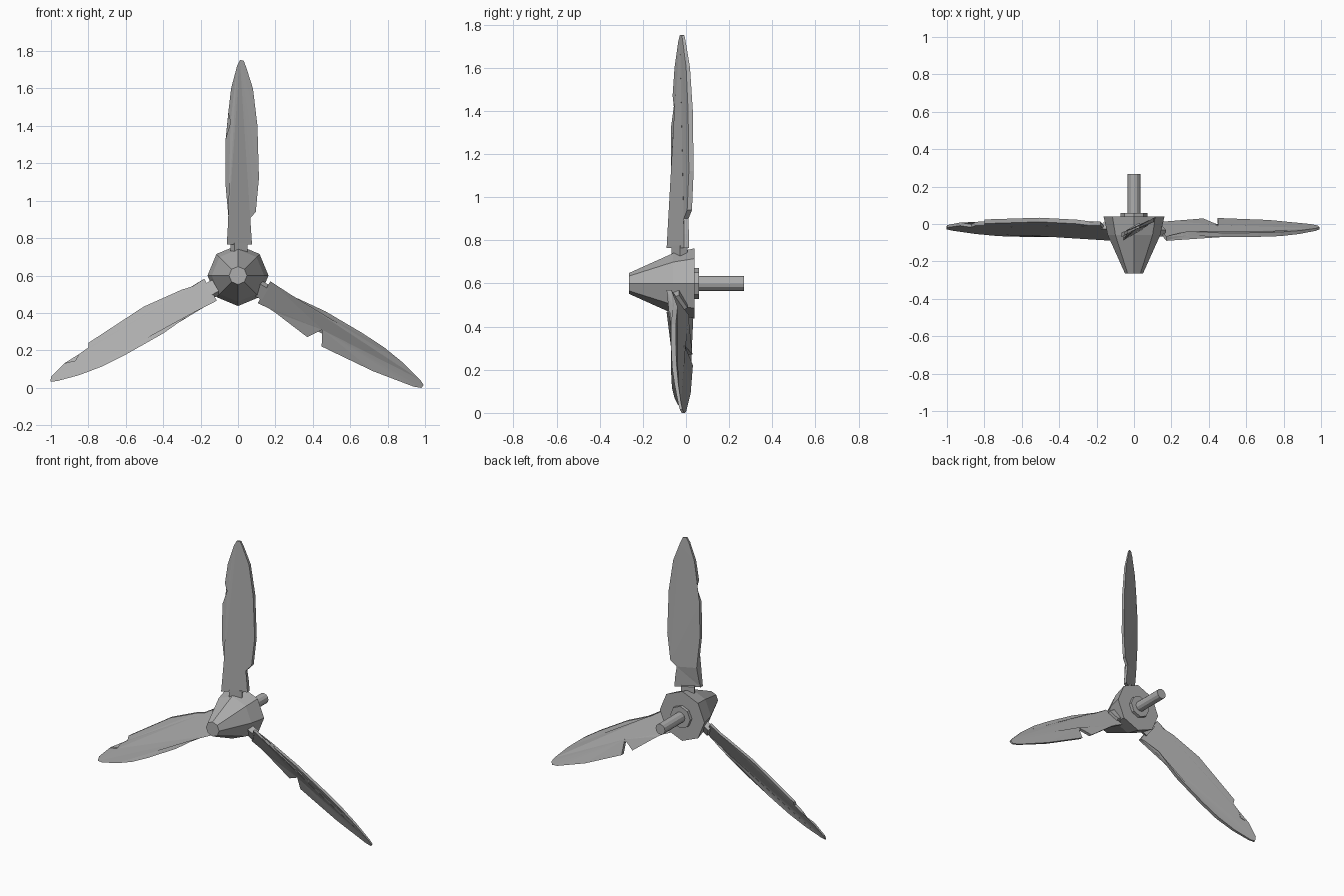
import bpy, bmesh, math
from mathutils import Matrix, Vector

cube = bpy.data.objects.get("Cube")
if cube:
    bpy.data.objects.remove(cube, do_unlink=True)

HUB_Z = 0.6

# One worn grey metal for everything
metal = bpy.data.materials.new("grey_metal")
metal.use_nodes = True
grey = (0.42, 0.42, 0.42, 1)
metal.diffuse_color = grey
metal.node_tree.nodes["Principled BSDF"].inputs["Base Color"].default_value = grey


def finish(name, bm):
    bmesh.ops.recalc_face_normals(bm, faces=bm.faces[:])
    mesh = bpy.data.meshes.new(name)
    bm.to_mesh(mesh)
    bm.free()
    mesh.materials.append(metal)
    obj = bpy.data.objects.new(name, mesh)
    bpy.context.collection.objects.link(obj)
    return obj


def lathe(name, profile, sides):
    """Capped faceted solid around the y axis; profile is (y, radius)."""
    bm = bmesh.new()
    rings = []
    for y, radius in profile:
        ring = []
        for i in range(sides):
            a = math.tau * i / sides
            ring.append(bm.verts.new((radius * math.cos(a), y, HUB_Z + radius * math.sin(a))))
        rings.append(ring)
    for a, b in zip(rings, rings[1:]):
        for i in range(sides):
            j = (i + 1) % sides
            bm.faces.new((a[i], a[j], b[j], b[i]))
    bm.faces.new(rings[0])
    bm.faces.new(rings[-1])
    return finish(name, bm)


def spin(angle):
    """Swing a part, built pointing up from the origin, about the hub."""
    return Matrix.Translation((0, 0, HUB_Z)) @ Matrix.Rotation(math.radians(angle), 4, "Y")


def blade(name, outline, angle):
    """Pitched slab from a (chord, radius) outline, steeper near the root."""
    bm = bmesh.new()
    layers = []
    for side in (-1, 1):
        layer = []
        for u, r in outline:
            root = max(0, (0.3 - r) / 0.13)
            half = 0.011 if r < 0.9 else 0.011 - 0.02 * (r - 0.9)
            y = (0.46 + 0.14 * root) * (u - 0.02) - 0.018 - 0.012 * root
            layer.append(bm.verts.new((u, y + side * half, r)))
        layers.append(layer)
    front, back = layers
    n = len(outline)
    for i in range(n):
        j = (i + 1) % n
        bm.faces.new((front[i], front[j], back[j], back[i]))
    caps = [bm.faces.new(front), bm.faces.new(back)]
    bmesh.ops.triangulate(bm, faces=caps)
    bm.transform(spin(angle))
    return finish(name, bm)


def stub(name, angle):
    """Short block joining a blade to the hub."""
    bm = bmesh.new()
    bmesh.ops.create_cube(bm, size=1)
    bm.transform(spin(angle) @ Matrix.Translation((0.005, -0.03, 0.135))
                 @ Matrix.Rotation(math.radians(30), 4, "Z")
                 @ Matrix.Diagonal((0.08, 0.04, 0.08, 1)))
    return finish(name, bm)


# Spinner, collar and drive shaft
lathe("spinner_hub", [(-0.265, 0.048), (-0.06, 0.14), (0.04, 0.163)], 8)
lathe("shaft_collar", [(0.035, 0.072), (0.06, 0.072)], 8)
lathe("drive_shaft", [(0.05, 0.034), (0.268, 0.034)], 12)

# Intact leading edge with tip, and worn trailing edges from tip to root
leading = [(-0.06, 0.165), (-0.055, 0.2), (-0.05, 0.3), (-0.068, 0.5), (-0.066, 0.73)]
leading_end = [(-0.037, 1.0), (-0.005, 1.12), (0.01, 1.152)]
nick = [(-0.04, 0.82), (-0.052, 0.87)]
smooth_end = [(-0.058, 0.87)]
tip = [(0.03, 1.15), (0.045, 1.11)]
root_end = [(0.07, 0.23), (0.075, 0.165)]

upper = leading + nick + leading_end + tip + [
    (0.08, 1.0), (0.104, 0.8), (0.112, 0.52), (0.095, 0.34), (0.06, 0.3)] + root_end
right = leading + smooth_end + leading_end + tip + [
    (0.082, 0.88), (0.105, 0.577), (0.026, 0.535), (0.1, 0.485), (0.072, 0.27)] + root_end
left = leading + smooth_end + leading_end + [
    (0.032, 1.136), (0.047, 1.08), (0.058, 1.04), (0.041, 0.981), (0.061, 0.946),
    (0.067, 0.885), (0.088, 0.873), (0.108, 0.52), (0.085, 0.3)] + root_end

for label, outline, angle in (("upper", upper, 0), ("lower_left", right, 120),
                              ("lower_right", left, 240)):
    blade(label + "_blade", outline, angle)
    stub(label + "_blade_stub", angle)
